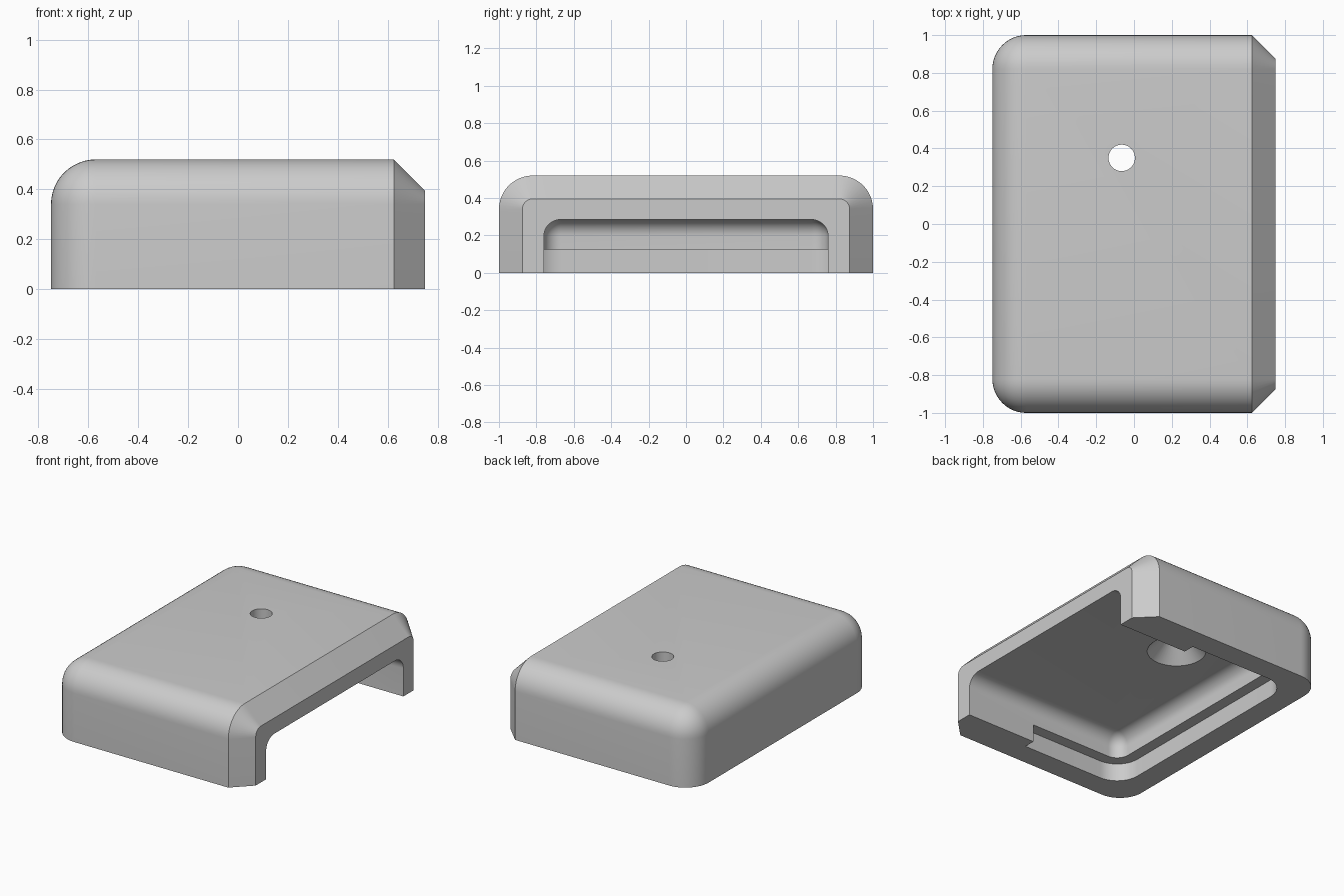
import bpy
import bmesh
from mathutils import Matrix

if "Cube" in bpy.data.objects:
    bpy.data.objects.remove(bpy.data.objects["Cube"], do_unlink=True)

grey = bpy.data.materials.new("grey_plastic")
grey.use_nodes = True
colour = (0.6, 0.6, 0.6, 1)
grey.diffuse_color = colour
grey.node_tree.nodes["Principled BSDF"].inputs["Base Color"].default_value = colour


def finish(name, bm):
    bmesh.ops.recalc_face_normals(bm, faces=bm.faces)
    mesh = bpy.data.meshes.new(name)
    bm.to_mesh(mesh)
    bm.free()
    mesh.materials.append(grey)
    obj = bpy.data.objects.new(name, mesh)
    bpy.context.collection.objects.link(obj)
    return obj


def rounded_block(x0, x1, half_y, z0, z1, radius, round_top=True):
    """Box with rounded closed-end corners and, optionally, a rounded top; the +x end stays square."""
    bm = bmesh.new()
    bmesh.ops.create_cube(bm, size=1)
    for v in bm.verts:
        v.co.x = x0 if v.co.x < 0 else x1
        v.co.y *= 2 * half_y
        v.co.z = z0 if v.co.z < 0 else z1

    def is_rounded(edge):
        a, b = (v.co for v in edge.verts)
        upright = abs(a.z - b.z) > 1e-4
        on_top = min(a.z, b.z) > z1 - 1e-4
        open_end = min(a.x, b.x) > x1 - 1e-4
        return not open_end and (upright or (on_top and round_top))

    edges = [e for e in bm.edges if is_rounded(e)]
    bmesh.ops.bevel(bm, geom=edges, offset=radius, offset_type='OFFSET',
                    segments=12, profile=0.5, affect='EDGES', clamp_overlap=False)
    return bm


# Outer body, closed by a chamfer that shrinks the corner radius at the open end
width, height, radius, chamfer, end_x = 1.0, 0.52, 0.18, 0.125, 0.75
bm = rounded_block(-0.75, end_x - chamfer, width, 0, height, radius)
end_face = max(bm.faces, key=lambda f: f.calc_center_median().x)
tip = bmesh.ops.extrude_discrete_faces(bm, faces=[end_face])["faces"][0]
core_y, core_z = width - radius, height - radius
shrink = (radius - chamfer) / radius
for v in tip.verts:
    cy = max(-core_y, min(core_y, v.co.y))
    cz = min(core_z, v.co.z)
    v.co = (end_x, cy + (v.co.y - cy) * shrink, cz + (v.co.z - cz) * shrink)
body = finish("cover_shell", bm)

# Main cavity, open below and at the +x end
cavity = finish("cavity_cutter", rounded_block(-0.51, 1, 0.76, -0.2, 0.285, 0.09))

# Wider shallow recess around the closed end
recess = finish("recess_cutter", rounded_block(-0.59, 0.21, 0.84, -0.1, 0.125, 0.17, False))


# Screw hole and its countersink in the cavity ceiling
def hole_cutter(name, r_low, r_high, z0, z1):
    bm = bmesh.new()
    bmesh.ops.create_cone(bm, cap_ends=True, segments=48, radius1=r_low, radius2=r_high,
                          depth=z1 - z0, matrix=Matrix.Translation((-0.065, 0.35, (z0 + z1) / 2)))
    return finish(name, bm)


hole = hole_cutter("hole_cutter", 0.07, 0.07, 0.2, 0.7)
sink = hole_cutter("countersink_cutter", 0.21, 0.07, 0.265, 0.405)

bpy.ops.object.select_all(action='DESELECT')
body.select_set(True)
bpy.context.view_layer.objects.active = body
for cutter in (cavity, recess, hole, sink):
    cutter.hide_render = True
    mod = body.modifiers.new(cutter.name, 'BOOLEAN')
    mod.operation = 'DIFFERENCE'
    mod.solver = 'EXACT'
    mod.object = cutter
    bpy.ops.object.modifier_apply(modifier=mod.name)
    bpy.data.objects.remove(cutter, do_unlink=True)

bpy.ops.object.shade_smooth_by_angle(angle=0.4)
